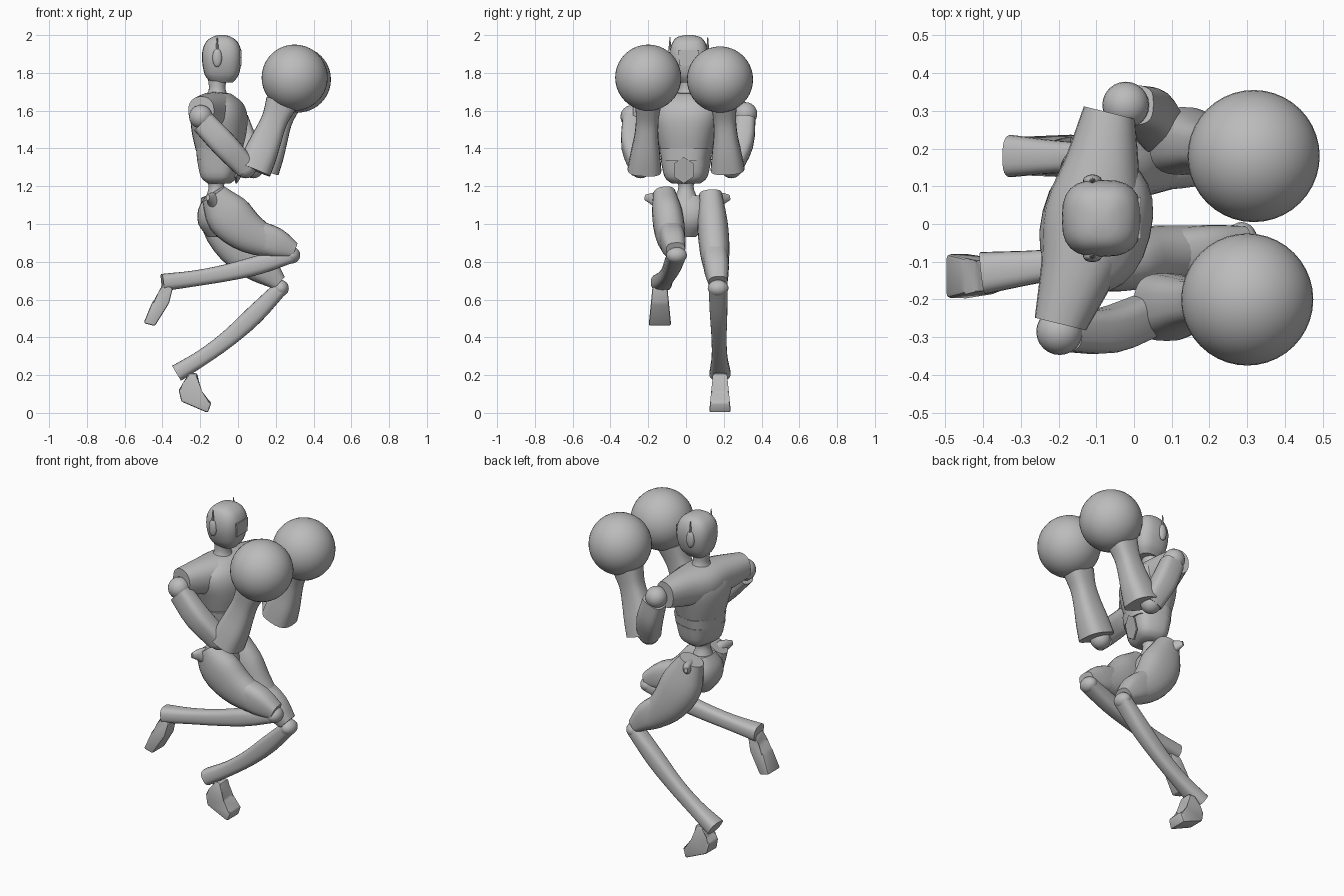
import bpy, bmesh
from math import cos, sin, pi, radians, copysign
from mathutils import Vector, Matrix

cube = bpy.data.objects.get("Cube")
if cube:
    bpy.data.objects.remove(cube)

GREY = (0.5, 0.5, 0.5, 1)
grey = bpy.data.materials.new("plain_grey")
grey.use_nodes = True
grey.diffuse_color = GREY
grey.node_tree.nodes["Principled BSDF"].inputs["Base Color"].default_value = GREY

Y, Z = Vector((0, 1, 0)), Vector((0, 0, 1))
TORSO_SIDE = Vector((0.24, 0.97, 0))      # shoulder line, twisted into the guard
STRAIGHT = (0, 0, 0)


def finish(name, bm):
    bmesh.ops.recalc_face_normals(bm, faces=bm.faces)
    mesh = bpy.data.meshes.new(name)
    bm.to_mesh(mesh)
    bm.free()
    mesh.materials.append(grey)
    mesh.shade_smooth()
    mesh.set_sharp_from_angle(angle=radians(38))
    bpy.context.collection.objects.link(bpy.data.objects.new(name, mesh))


def smooth_path(keys, steps):
    """Catmull-Rom through (x, y, z, half depth, half width) keys."""
    keys = [Vector(key) for key in keys]
    keys = [keys[0] * 2 - keys[1]] + keys + [keys[-1] * 2 - keys[-2]]
    path = []
    for before, start, end, after in zip(keys, keys[1:], keys[2:], keys[3:]):
        leave, arrive = (end - before) / 2, (after - start) / 2
        for i in range(steps):
            t = i / steps
            ease = t * t * (3 - 2 * t)
            path.append(start.lerp(end, ease) + leave * t * (1 - t) ** 2 - arrive * t * t * (1 - t))
    return path + [keys[-2]]


def loft(name, keys, side=Y, axis=None, power=2.3, count=24, steps=3):
    """Rounded section swept along keys; side is the width direction."""
    path = smooth_path(keys, steps)
    centres = [Vector(key[:3]) for key in path]
    last = len(path) - 1
    bm, rings = bmesh.new(), []
    for i, (centre, key) in enumerate(zip(centres, path)):
        along = (axis or centres[min(i + 1, last)] - centres[max(i - 1, 0)]).normalized()
        across = (side - along * side.dot(along)).normalized()
        deep = across.cross(along)
        ring = []
        for j in range(count):
            turn = 2 * pi * j / count
            c, s = (copysign(abs(f(turn)) ** (2 / power), f(turn)) for f in (cos, sin))
            ring.append(bm.verts.new(centre + deep * c * key[3] + across * s * key[4]))
        rings.append(ring)
    for ring, following in zip(rings, rings[1:]):
        for j in range(count):
            bm.faces.new((ring[j], ring[j - 1], following[j - 1], following[j]))
    bm.faces.new(rings[0])
    bm.faces.new(rings[-1])
    finish(name, bm)


def limb(name, start, end, profile, bow=STRAIGHT, **options):
    """Evenly spaced (half depth, half width) sections from start to end, bowed in between."""
    start, end, bow = Vector(start), Vector(end), Vector(bow)
    keys = []
    for i, section in enumerate(profile):
        t = i / (len(profile) - 1)
        keys.append((*(start.lerp(end, t) + bow * sin(pi * t)), *section))
    loft(name, keys, **options)


def column(name, x, y, profile, **options):
    """Upright part from (height, half depth, half width) sections."""
    loft(name, [(x, y, *section) for section in profile], axis=Z, **options)


def ball(name, centre, *radii, segments=24):
    bm = bmesh.new()
    size = Vector(radii if len(radii) == 3 else radii * 3)
    bmesh.ops.create_uvsphere(bm, u_segments=segments, v_segments=segments // 2, radius=1,
                              matrix=Matrix.Translation(centre) @ Matrix.Diagonal(size).to_4x4())
    finish(name, bm)


def bridge(name, near, far, bevel=0.0):
    """Solid between two matching outlines."""
    bm = bmesh.new()
    first, second = ([bm.verts.new(p) for p in outline] for outline in (near, far))
    bm.faces.new(first)
    bm.faces.new(second)
    for j in range(len(first)):
        bm.faces.new((first[j], first[j - 1], second[j - 1], second[j]))
    if bevel:
        bmesh.ops.bevel(bm, geom=bm.edges[:], offset=bevel, segments=2, affect='EDGES', profile=0.5)
    finish(name, bm)


def plate(name, outline):
    bridge(name, outline, [(x + .009, y, z) for x, y, z in outline])


def foot(name, y, outline):
    """Side outline of (x, z), widening from the ankle down to the toes."""
    ankle = max(z for x, z in outline)
    near, far = ([(x, y + s * (.037 + .1 * (ankle - z)), z) for x, z in outline] for s in (-1, 1))
    bridge(name, near, far, bevel=.01)


# Head, neck, face plate and ear pods
HEAD_X, HEAD_Y = -.086, .015
column("head", HEAD_X, HEAD_Y, [(1.75, .06, .05), (1.79, .09, .08), (1.86, .104, .1), (1.92, .102, .1),
                                (1.965, .083, .085), (1.99, .05, .06), (2, .02, .02)], power=2.8)
column("neck", -.11, .01, [(1.66, .07, .08), (1.71, .045, .05), (1.78, .05, .05)], power=2)
plate("face_plate", [(.01, HEAD_Y + y, z) for y, z in ((-.05, 1.84), (.05, 1.84), (.055, 1.92), (-.055, 1.92))])
for label, s in (("left", 1), ("right", -1)):
    y = HEAD_Y + s * .1
    ball(label + "_ear_pod", (-.11, y, 1.88), .025, .016, .05)
    column(label + "_antenna", -.11, y, [(1.9, .01, .01), (1.99, .002, .002)], power=2, count=8)

# Chest, shoulder yoke with open sleeves, ribs and abdomen
column("chest", -.1, 0, [(1.39, .12, .135), (1.48, .14, .16), (1.57, .145, .185), (1.64, .12, .17),
                         (1.69, .06, .09)], side=TORSO_SIDE)
sleeve, shoulder = (.07, .075), (.1, .1)
limb("shoulder_yoke", (-.195, -.265, 1.6), (-.065, .295, 1.6),
     [sleeve, shoulder, (.13, .11), shoulder, sleeve], bow=(.02, 0, -.01), side=Z, axis=TORSO_SIDE)
column("rib_band", -.095, 0, [(1.335, .115, .125), (1.4, .12, .137)], side=TORSO_SIDE, power=3)
column("abdomen", -.1, 0, [(1.215, .055, .075), (1.25, .09, .11), (1.345, .11, .13)],
       side=TORSO_SIDE, power=3.2)
hexagon = []
for k in range(6):
    turn = (k + .5) * pi / 3
    across, up = .06 * cos(turn), .07 * sin(turn)
    hexagon.append((.004 + .24 * across + .26 * up, across - .012, 1.285 + up))
plate("belly_plate", hexagon)
column("waist", -.115, 0, [(1.26, .065, .075), (1.2, .04, .04), (1.13, .06, .065)], power=2)

# Pelvis
column("pelvis", -.12, 0, [(1.15, .05, .08), (1.08, .09, .12), (1, .09, .11), (.93, .04, .05)])

# Legs: hip crest, thigh, knee cuff and shin with a square-cut ankle
THIGH_BOW = Vector((-.045, 0, -.045))
legs = {
    "left": dict(hip=(-.13, .13, 1.16), cuff=(.215, .17, .69), knee=(.225, .17, .66),
                 ankle=(-.325, .18, .21), sag=-.04),
    "right": dict(hip=(-.13, -.115, 1.16), cuff=(.295, -.055, .86), knee=(.285, -.05, .835),
                  ankle=(-.4, -.13, .69), sag=-.02),
}
for label, leg in legs.items():
    hip, cuff = Vector(leg["hip"]), Vector(leg["cuff"])
    outward = copysign(.1, hip.y)
    limb(label + "_hip_crest", (-.1, hip.y - outward / 3, 1.08), hip + Vector((-.03, outward, -.02)),
         [(.07, .06), (.045, .05), (.025, .035), (.01, .015)], bow=(0, 0, .015), side=Z)
    limb(label + "_thigh", hip, cuff, [(.07, .06), (.12, .08), (.11, .08), (.08, .066), (.04, .05)],
         bow=THIGH_BOW)
    limb(label + "_knee_cuff", hip.lerp(cuff, .6) + THIGH_BOW * .9, cuff,
         [(.085, .067), (.08, .065), (.045, .05)], bow=(.01, 0, 0), power=2.8)
    ball(label + "_knee", leg["knee"], .044, .055, .044)
    limb(label + "_shin", leg["knee"], leg["ankle"],
         [(.04, .05), (.05, .046), (.045, .04), (.042, .042), (.046, .056)],
         bow=(0, 0, leg["sag"]), power=2.8)

foot("left_foot", .18, [(-.265, .21), (-.285, .15), (-.315, .125), (-.3, .06), (-.16, 0), (-.14, .055),
                        (-.2, .11), (-.215, .21)])
foot("right_foot", -.138, [(-.4, .69), (-.345, .66), (-.365, .58), (-.44, .46), (-.5, .475),
                           (-.455, .585), (-.415, .63)])

# Arms held up in a guard
arms = {
    "left": dict(shoulder=(-.01, .315, 1.555), elbow=(.08, .24, 1.3), bow=.02,
                 forearm=(.128, .22, 1.29), cuff=(.25, .2, 1.64), glove=(.317, .18, 1.765)),
    "right": dict(shoulder=(-.185, -.285, 1.54), elbow=(.04, -.24, 1.3), bow=-.02,
                  forearm=(.085, -.22, 1.287), cuff=(.23, -.2, 1.64), glove=(.3, -.2, 1.775)),
}
for label, arm in arms.items():
    shoulder = Vector(arm["shoulder"])
    ball(label + "_shoulder_joint", shoulder + Vector((-.012, 0, .028)), .062)
    limb(label + "_upper_arm", shoulder, arm["elbow"], [(.065, .053), (.069, .06), (.06, .058)],
         bow=(0, arm["bow"], 0), power=3.2)
    ball(label + "_elbow", arm["elbow"], .058)
    limb(label + "_forearm", arm["forearm"], arm["cuff"],
         [(.092, .09), (.088, .078), (.078, .064), (.07, .06), (.085, .07)], power=2.8)
    ball(label + "_glove", arm["glove"], .175, segments=40)
